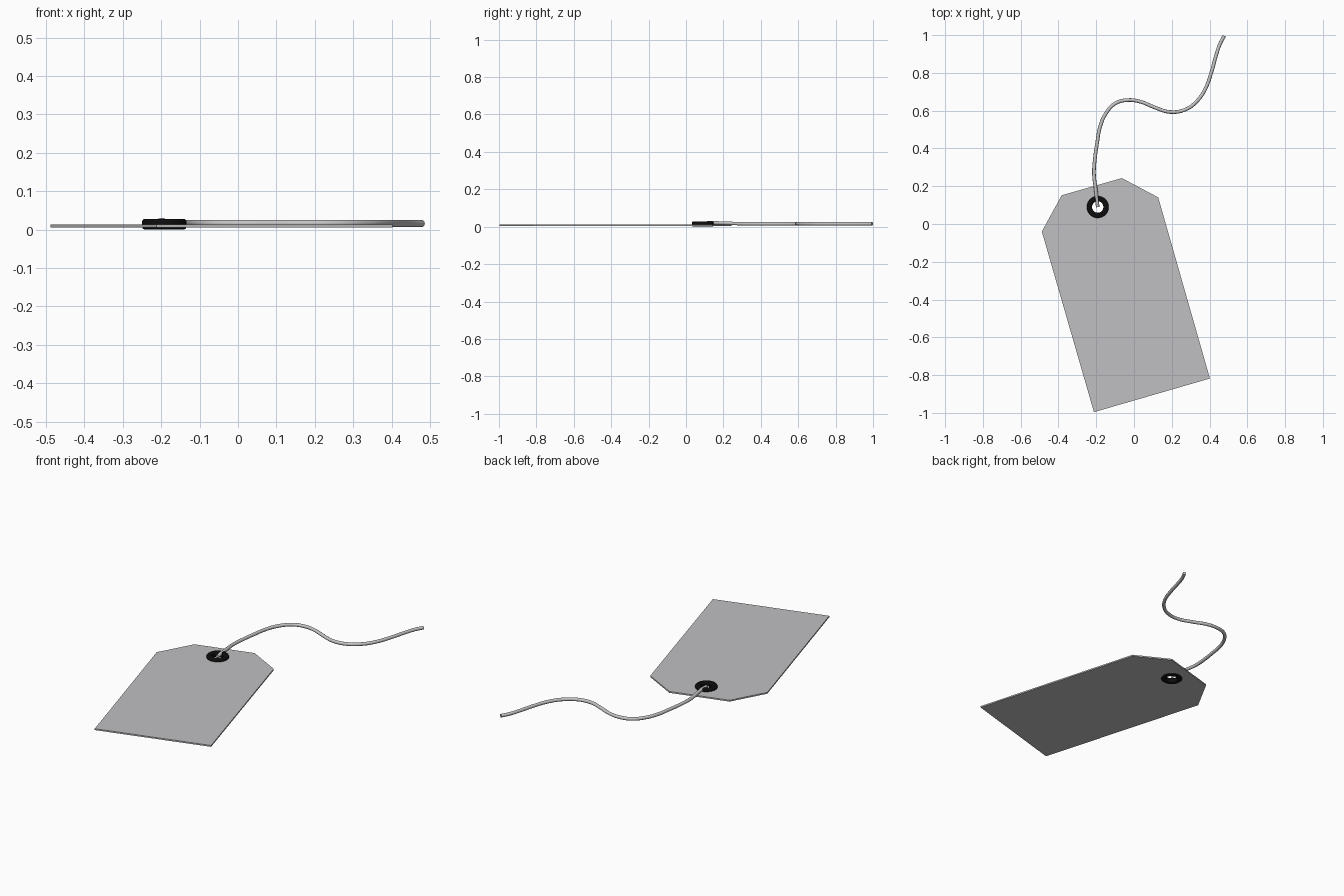
import bpy, math

if "Cube" in bpy.data.objects:
    bpy.data.objects.remove(bpy.data.objects["Cube"])

def material(name, rgb):
    m = bpy.data.materials.new(name)
    m.diffuse_color = (*rgb, 1)
    m.use_nodes = True
    m.node_tree.nodes["Principled BSDF"].inputs["Base Color"].default_value = m.diffuse_color
    return m

card_grey = material("card grey", (0.53, 0.53, 0.54))
string_grey = material("string grey", (0.56, 0.56, 0.56))
black = material("eyelet black", (0.004, 0.004, 0.004))

HOLE = (-0.192, 0.09)

def curve_object(name, dims, kind, loops, cyclic):
    cu = bpy.data.curves.new(name, 'CURVE')
    cu.dimensions = dims
    for pts in loops:
        sp = cu.splines.new(kind)
        if kind == 'BEZIER':
            sp.bezier_points.add(len(pts) - 1)
            for bp, p in zip(sp.bezier_points, pts):
                bp.co = p
                bp.handle_left_type = bp.handle_right_type = 'AUTO'
        else:
            sp.points.add(len(pts) - 1)
            for q, p in zip(sp.points, pts):
                q.co = (*p, 1)
        sp.use_cyclic_u = cyclic
    ob = bpy.data.objects.new(name, cu)
    bpy.context.collection.objects.link(ob)
    return ob

def to_mesh(ob, mat):
    bpy.ops.object.select_all(action='DESELECT')
    ob.select_set(True)
    bpy.context.view_layer.objects.active = ob
    bpy.ops.object.convert(target='MESH')
    ob.data.materials.clear()
    ob.data.materials.append(mat)
    bpy.ops.object.shade_smooth_by_angle(angle=math.radians(40))

# Card: clipped-corner outline with a punched hole
outline = [(-0.212, -0.996, 0), (0.402, -0.818, 0), (0.128, 0.141, 0),
           (-0.064, 0.243, 0), (-0.383, 0.152, 0), (-0.488, -0.04, 0)]
circle = [(HOLE[0] + 0.04 * math.cos(a * math.tau / 32),
           HOLE[1] + 0.04 * math.sin(a * math.tau / 32), 0) for a in range(32)]
card = curve_object("card", '2D', 'POLY', [outline, circle], True)
card.data.fill_mode = 'BOTH'
card.data.extrude = 0.004
card.location.z = 0.009
to_mesh(card, card_grey)

# Eyelet: rounded rectangular section swept around the hole
section = []
for cx, cz, start in ((0.05, 0.02, 0), (0.038, 0.02, 90), (0.038, 0.008, 180), (0.05, 0.008, 270)):
    for k in range(4):
        a = math.radians(start + 30 * k)
        section.append((cx + 0.008 * math.cos(a), cz + 0.008 * math.sin(a)))
N, M = 40, len(section)
verts = [(r * math.cos(i * math.tau / N), r * math.sin(i * math.tau / N), z)
         for i in range(N) for r, z in section]
faces = [(i * M + j, (i + 1) % N * M + j, (i + 1) % N * M + (j + 1) % M, i * M + (j + 1) % M)
         for i in range(N) for j in range(M)]
me = bpy.data.meshes.new("eyelet")
me.from_pydata(verts, [], faces)
me.materials.append(black)
me.shade_smooth()
eyelet = bpy.data.objects.new("eyelet", me)
eyelet.location = (*HOLE, 0)
bpy.context.collection.objects.link(eyelet)

# String: round cord rising over the eyelet and trailing away
path = [(-0.192, 0.09, 0.017), (-0.196, 0.125, 0.021), (-0.202, 0.18, 0.02), (-0.212, 0.265, 0.017),
        (-0.207, 0.345), (-0.195, 0.43), (-0.18, 0.513), (-0.148, 0.587), (-0.10, 0.638),
        (-0.035, 0.656), (0.032, 0.648), (0.11, 0.617), (0.19, 0.593), (0.27, 0.605),
        (0.333, 0.65), (0.377, 0.714), (0.409, 0.80), (0.434, 0.89), (0.455, 0.953), (0.478, 0.996)]
path = [p if len(p) == 3 else (*p, 0.016) for p in path]
cord = curve_object("string", '3D', 'BEZIER', [path], False)
cord.data.resolution_u = 4
cord.data.bevel_depth = 0.0095
cord.data.bevel_resolution = 3
cord.data.use_fill_caps = True
to_mesh(cord, string_grey)
